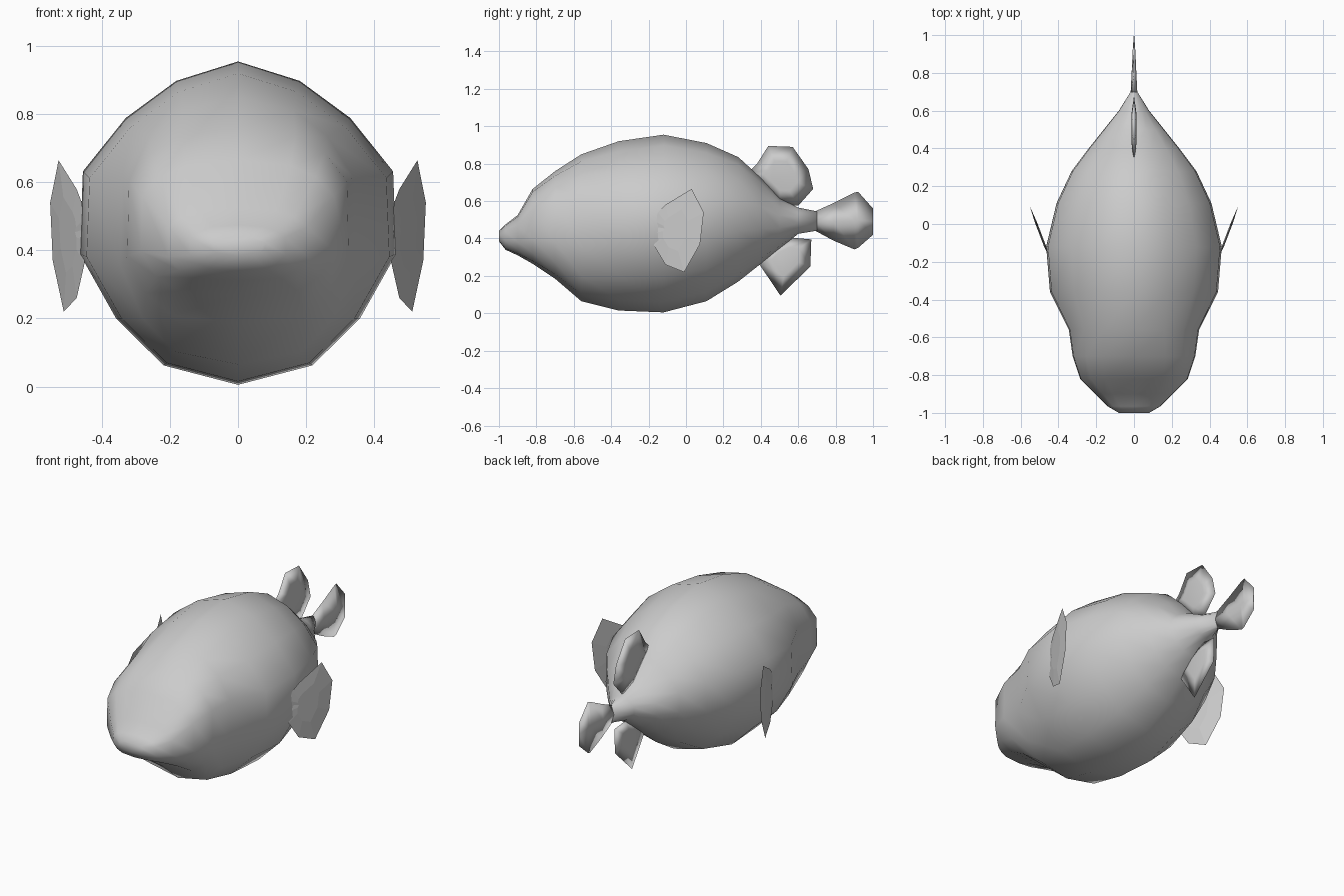
import bpy
import bmesh
from mathutils import Vector

if "Cube" in bpy.data.objects:
    bpy.data.objects.remove(bpy.data.objects["Cube"])

grey = bpy.data.materials.new("plain grey")
grey.diffuse_color = (0.6, 0.6, 0.6, 1)
grey.use_nodes = True
grey.node_tree.nodes["Principled BSDF"].inputs["Base Color"].default_value = grey.diffuse_color


def finish(name, bm, smooth=True):
    bmesh.ops.recalc_face_normals(bm, faces=bm.faces)
    for f in bm.faces:
        f.smooth = smooth
    mesh = bpy.data.meshes.new(name)
    bm.to_mesh(mesh)
    bm.free()
    mesh.materials.append(grey)
    obj = bpy.data.objects.new(name, mesh)
    bpy.context.collection.objects.link(obj)
    return obj


# Body: one 14-sided section lofted from the mouth to the tail stem
half = [(0, 1), (.39, .88), (.71, .65), (.98, .32), (1, -.19), (.77, -.59), (.47, -.88), (0, -1)]
section = half + [(-x, z) for x, z in half[-2:0:-1]]
# y, bottom, top, half width, boxiness
stations = [
    (-1.0, .385, .44, .08, .2),
    (-.965, .34, .475, .14, .3),
    (-.90, .31, .525, .205, .35),
    (-.82, .265, .665, .285, .35),
    (-.70, .185, .76, .325, .3),
    (-.56, .065, .85, .345, .2),
    (-.36, .015, .92, .445, 0),
    (-.12, .005, .955, .465, 0),
    (.11, .065, .91, .41, 0),
    (.28, .17, .835, .33, 0),
    (.40, .265, .725, .24, 0),
    (.50, .345, .615, .16, 0),
    (.60, .425, .565, .08, 0),
    (.70, .442, .545, .018, 0),
]


def swell(v, b):
    return (1 if v > 0 else -1) * abs(v) ** (1 - b) if v else 0


bm = bmesh.new()
rings = []
for y, lo, hi, w, b in stations:
    mid, h = (lo + hi) / 2, (hi - lo) / 2
    rings.append([bm.verts.new((swell(u, b) * w, y, mid + swell(v, b) * h))
                  for u, v in section])
n = len(section)
for a, c in zip(rings, rings[1:]):
    for i in range(n):
        j = (i + 1) % n
        bm.faces.new((a[i], a[j], c[j], c[i]))
bm.faces.new(rings[0])
bm.faces.new(rings[-1])
finish("body", bm)


# Fins: outline in the side plane, domed on both faces
def fin(name, outline, thick, place=lambda y, z: 0.0, smooth=True):
    bm = bmesh.new()
    cy = sum(p[0] for p in outline) / len(outline)
    cz = sum(p[1] for p in outline) / len(outline)
    rim = [bm.verts.new((place(y, z), y, z)) for y, z in outline]
    for s in (-1, 1):
        inner = []
        for y, z in outline:
            iy, iz = cy + (y - cy) * .5, cz + (z - cz) * .5
            inner.append(bm.verts.new((place(iy, iz) + s * thick, iy, iz)))
        for i in range(len(rim)):
            j = (i + 1) % len(rim)
            bm.faces.new((rim[i], rim[j], inner[j], inner[i]))
        bm.faces.new(inner)
    return finish(name, bm, smooth)


fin("dorsal_fin", [(.33, .75), (.38, .80), (.44, .895), (.57, .89), (.655, .77),
                   (.68, .665), (.60, .575), (.50, .58), (.40, .68)], .012)
fin("belly_fin", [(.38, .28), (.505, .095), (.665, .25), (.67, .395), (.56, .405),
                  (.46, .36)], .012)

# Tail fin: wedge thinning from the stem to the trailing edge
bm = bmesh.new()
cuts = [(.69, .442, .545, .018), (.79, .388, .59, .013), (.90, .342, .645, .008),
        (.92, .35, .65, .007), (1.0, .42, .56, .001)]
rows = []
for y, lo, hi, t in cuts:
    m = (lo + hi) / 2
    rows.append([bm.verts.new(p) for p in ((0, y, hi), (t, y, m), (0, y, lo), (-t, y, m))])
for a, c in zip(rows, rows[1:]):
    for i in range(4):
        j = (i + 1) % 4
        bm.faces.new((a[i], a[j], c[j], c[i]))
bm.faces.new(rows[0])
bm.faces.new(rows[-1])
finish("tail_fin", bm)

# Side fins, splayed outward to the rear
side = [(-.15, .54), (-.11, .58), (.03, .665), (.095, .54), (.075, .37), (-.01, .22),
        (-.11, .26), (-.17, .36), (-.17, .43), (-.15, .46), (-.165, .49)]
for label, s in (("left", -1), ("right", 1)):
    fin(label + "_side_fin", side, .006,
        lambda y, z, s=s: s * (.512 + .38 * (y + .01)), False)
